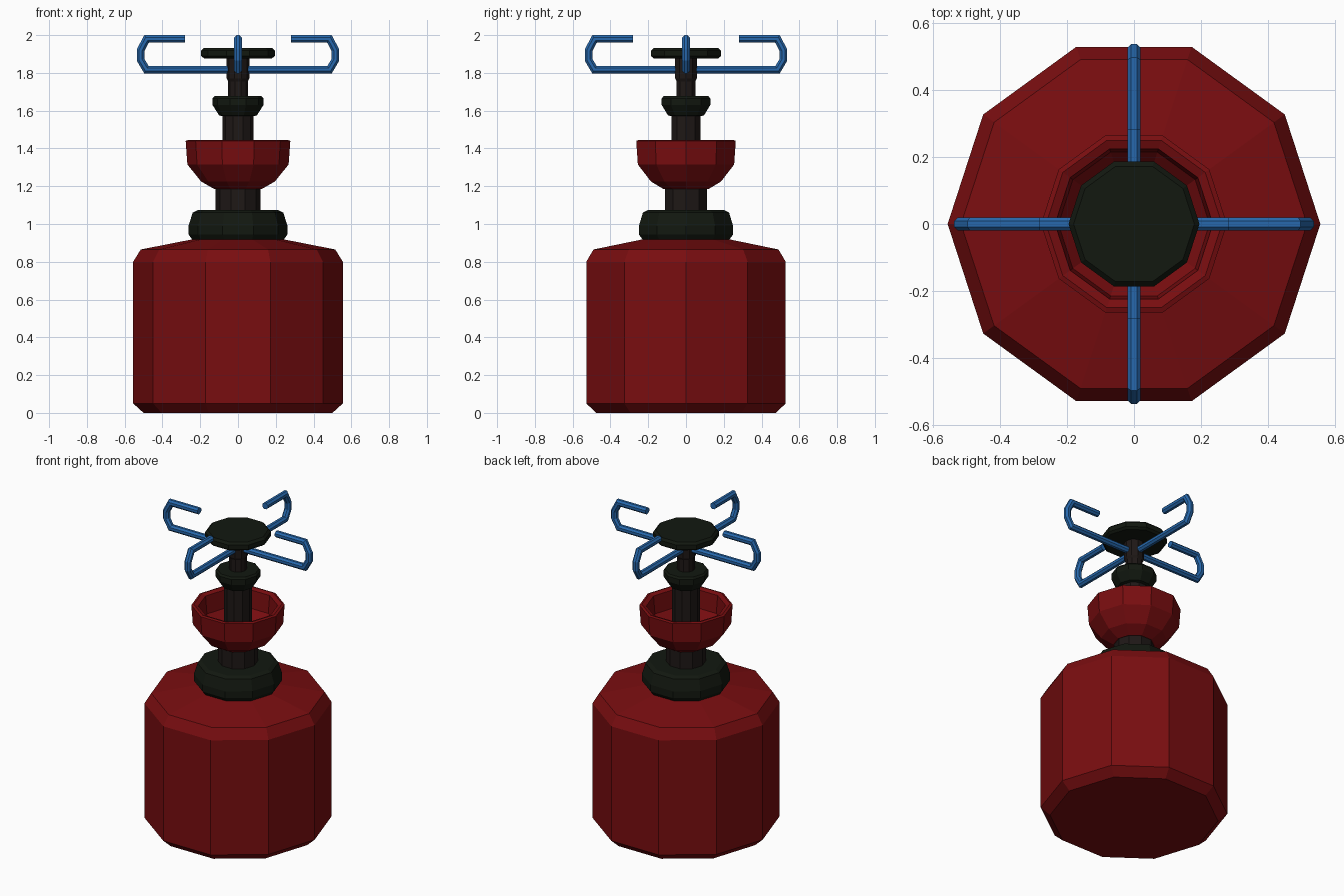
import bpy, bmesh
from math import sin, cos, pi
from mathutils import Vector

if "Cube" in bpy.data.objects:
    bpy.data.objects.remove(bpy.data.objects["Cube"])


def material(name, rgb):
    m = bpy.data.materials.new(name)
    m.diffuse_color = (*rgb, 1)
    m.use_nodes = True
    m.node_tree.nodes["Principled BSDF"].inputs["Base Color"].default_value = m.diffuse_color
    return m


RED = material("red_paint", (0.19, 0.004, 0.005))
RUBBER = material("dark_rubber", (0.006, 0.009, 0.005))
METAL = material("dark_metal", (0.013, 0.009, 0.008))
BLUE = material("blue_wire", (0.02, 0.14, 0.42))


def finish(bm, name, mat):
    bmesh.ops.recalc_face_normals(bm, faces=bm.faces)
    me = bpy.data.meshes.new(name)
    bm.to_mesh(me)
    bm.free()
    me.materials.append(mat)
    ob = bpy.data.objects.new(name, me)
    bpy.context.collection.objects.link(ob)
    return ob


def skin(bm, rings, closed=False):
    """Bridge successive rings of points with quads, capping the ends."""
    rings = [[bm.verts.new(p) for p in r] for r in rings]
    n = len(rings[0])
    pairs = list(zip(rings, rings[1:]))
    for a, b in pairs:
        for i in range(n):
            j = (i + 1) % n
            bm.faces.new((a[i], a[j], b[j], b[i]))
    bm.faces.new(rings[0])
    bm.faces.new(rings[-1])


def lathe(name, profile, mat, sides=10):
    bm = bmesh.new()
    skin(bm, [[(r * cos(2 * pi * i / sides), r * sin(2 * pi * i / sides), z)
               for i in range(sides)] for r, z in profile])
    return finish(bm, name, mat)


def wire_arm(name, path, radius, turn, mat, sides=8):
    """Sweep an octagonal section along a path in the vertical plane at angle turn."""
    pts = [Vector(p) for p in path]
    rings = []
    for k, p in enumerate(pts):
        d0 = (p - pts[k - 1]).normalized() if k else (pts[1] - p).normalized()
        d1 = (pts[k + 1] - p).normalized() if k < len(pts) - 1 else d0
        t = (d0 + d1).normalized()
        normal = Vector((-t.y, t.x)) / t.dot(d0)      # mitred joint
        ring = []
        for i in range(sides):
            a = 2 * pi * (i + 0.5) / sides
            q = p + normal * radius * cos(a)
            s = radius * sin(a)
            ring.append((q.x * cos(turn) - s * sin(turn),
                         q.x * sin(turn) + s * cos(turn), q.y))
        rings.append(ring)
    bm = bmesh.new()
    skin(bm, rings)
    return finish(bm, name, mat)


# Tank and the collar on its shoulder
lathe("tank", [(0.50, 0), (0.555, 0.05), (0.555, 0.80), (0.515, 0.865), (0.235, 0.92)], RED)
lathe("tank_collar", [(0.24, 0.915), (0.262, 0.945), (0.262, 0.99), (0.24, 1.06),
                      (0.215, 1.073), (0.17, 1.073)], RUBBER)

# Stem, stepping thinner towards the top
lathe("lower_stem", [(0.118, 1.06), (0.118, 1.21)], METAL)
lathe("middle_stem", [(0.082, 1.19), (0.082, 1.60)], METAL)
lathe("upper_stem", [(0.052, 1.58), (0.052, 1.755), (0.06, 1.77), (0.06, 1.89)], METAL)

# Open cup around the stem
lathe("cup", [(0.10, 1.185), (0.125, 1.185), (0.195, 1.225), (0.268, 1.315), (0.277, 1.44),
              (0.262, 1.445), (0.235, 1.435), (0.225, 1.32), (0.16, 1.25), (0.07, 1.22)], RED)

# Burner ring and flame cap
lathe("burner_ring", [(0.08, 1.57), (0.10, 1.575), (0.135, 1.63), (0.135, 1.665),
                      (0.125, 1.677), (0.05, 1.677)], RUBBER)
lathe("flame_cap", [(0.18, 1.877), (0.195, 1.889), (0.195, 1.918), (0.18, 1.932)], RUBBER)

# Four bent wire pot supports
ARM = [(0.0, 1.817), (0.485, 1.817), (0.516, 1.87), (0.516, 1.92), (0.484, 1.98), (0.28, 1.98)]
for k in range(4):
    wire_arm(f"pot_support_{k + 1}", ARM, 0.0215, k * pi / 2, BLUE)
